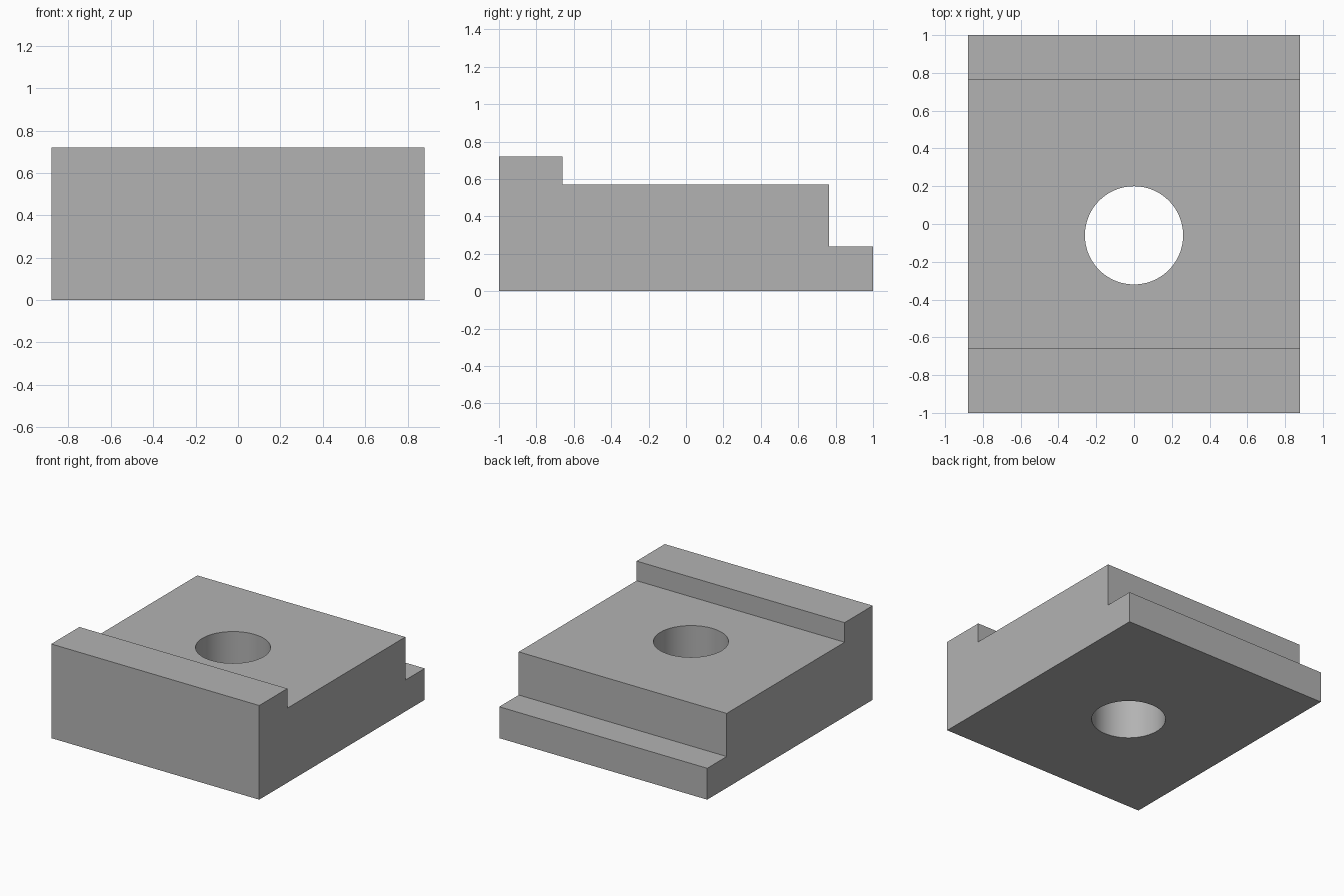
import bpy
import bmesh
import math

default_cube = bpy.data.objects.get("Cube")
if default_cube:
    bpy.data.objects.remove(default_cube, do_unlink=True)

WIDTH = 1.76
HOLE_RADIUS = 0.26
HOLE_Y = -0.06

# Single grey material
grey = bpy.data.materials.new("plain grey")
grey.use_nodes = True
colour = (0.45, 0.45, 0.45, 1)
grey.diffuse_color = colour
grey.node_tree.nodes["Principled BSDF"].inputs["Base Color"].default_value = colour

# Stepped side profile (y, z), extruded across the width
profile = [(-1, 0), (1, 0), (1, 0.24), (0.765, 0.24),
           (0.765, 0.57), (-0.66, 0.57), (-0.66, 0.72), (-1, 0.72)]
bm = bmesh.new()
side = bm.faces.new([bm.verts.new((-WIDTH / 2, y, z)) for y, z in profile])
extruded = bmesh.ops.extrude_face_region(bm, geom=[side], use_keep_orig=True)
moved = [e for e in extruded["geom"] if isinstance(e, bmesh.types.BMVert)]
bmesh.ops.translate(bm, verts=moved, vec=(WIDTH, 0, 0))
bmesh.ops.recalc_face_normals(bm, faces=bm.faces)
mesh = bpy.data.meshes.new("stepped_block")
bm.to_mesh(mesh)
bm.free()
mesh.materials.append(grey)
block = bpy.data.objects.new("stepped_block", mesh)
bpy.context.collection.objects.link(block)

# Round through hole
bpy.ops.mesh.primitive_cylinder_add(vertices=96, radius=HOLE_RADIUS, depth=2,
                                    location=(0, HOLE_Y, 0.3))
cutter = bpy.context.object
cutter.name = "hole_cutter"
cutter.hide_render = True
cutter.data.materials.append(grey)

bpy.ops.object.select_all(action="DESELECT")
block.select_set(True)
bpy.context.view_layer.objects.active = block
drill = block.modifiers.new("drill_hole", "BOOLEAN")
drill.operation = "DIFFERENCE"
drill.solver = "EXACT"
drill.object = cutter
bpy.ops.object.modifier_apply(modifier=drill.name)
bpy.data.objects.remove(cutter, do_unlink=True)

# Smooth hole wall, crisp block edges
bpy.ops.object.shade_smooth_by_angle(angle=math.radians(30))
